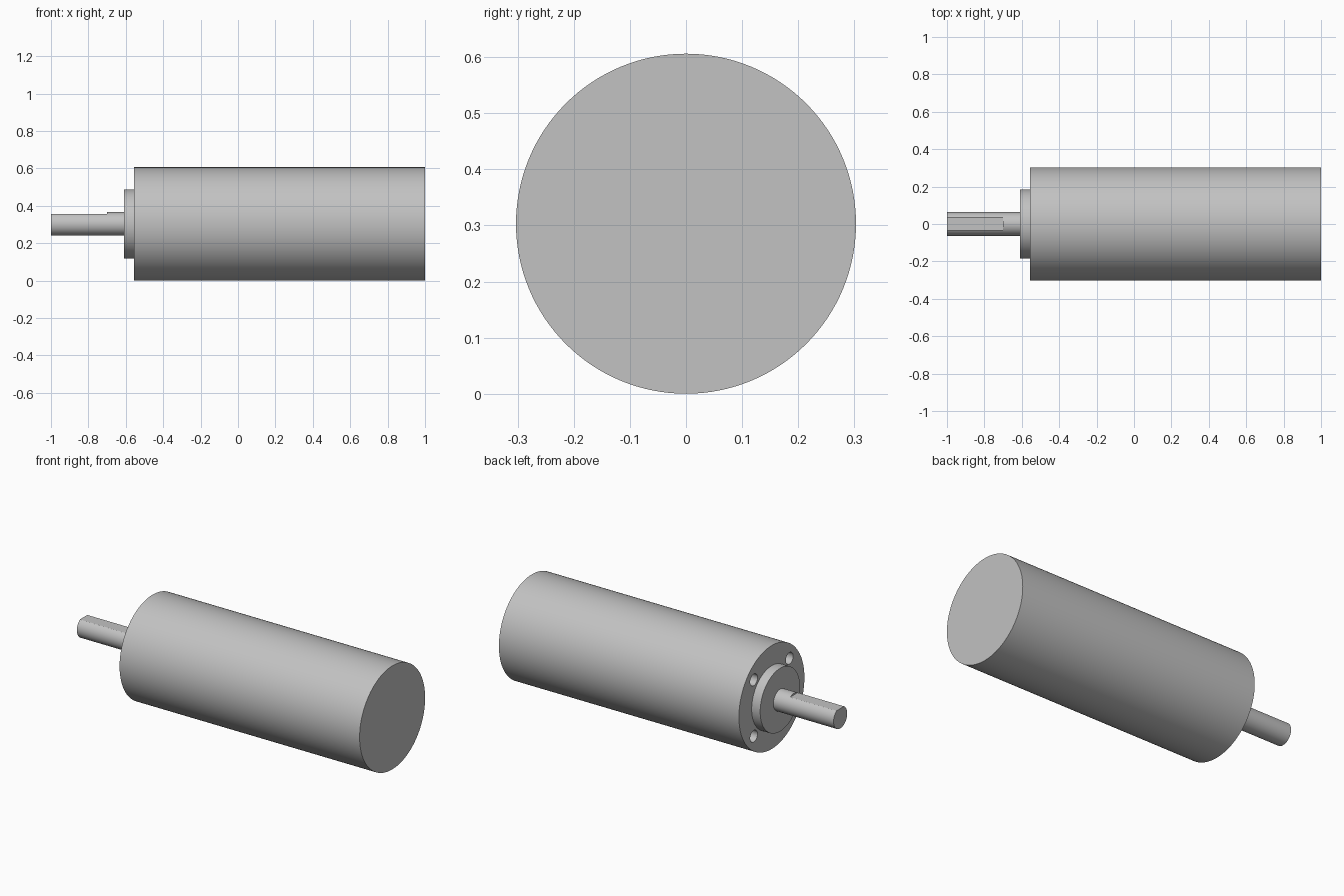
import bpy
import math
from mathutils import Vector

cube = bpy.data.objects.get("Cube")
if cube:
    bpy.data.objects.remove(cube, do_unlink=True)

RADIUS = 0.303          # body radius, also the height of the axis
FACE_X = -0.555         # mounting face of the body
BOSS_X = -0.61          # outer face of the boss

metal = bpy.data.materials.new("grey metal")
metal.use_nodes = True
color = (0.54, 0.54, 0.54, 1)
metal.diffuse_color = color
metal.node_tree.nodes["Principled BSDF"].inputs["Base Color"].default_value = color


def cylinder(name, x0, x1, radius, y=0, z=0, sides=96):
    """Cylinder along x, offset (y, z) from the motor axis."""
    bpy.ops.mesh.primitive_cylinder_add(
        vertices=sides, radius=radius, depth=x1 - x0,
        location=((x0 + x1) / 2, y, RADIUS + z), rotation=(0, math.pi / 2, 0))
    obj = bpy.context.object
    obj.name = name
    obj.data.materials.append(metal)
    return obj


def cut(obj, cutter):
    """Subtract the cutter from the object and discard it."""
    cutter.hide_render = True
    mod = obj.modifiers.new("cut", 'BOOLEAN')
    mod.operation = 'DIFFERENCE'
    mod.solver = 'EXACT'
    mod.object = cutter
    bpy.context.view_layer.objects.active = obj
    bpy.ops.object.modifier_apply(modifier=mod.name)
    bpy.data.objects.remove(cutter, do_unlink=True)


def smooth(obj):
    bpy.ops.object.select_all(action='DESELECT')
    obj.select_set(True)
    bpy.context.view_layer.objects.active = obj
    bpy.ops.object.shade_smooth_by_angle(angle=math.radians(20))


# Motor body with four mounting holes around the boss
body = cylinder("motor_body", FACE_X, 1, RADIUS, sides=128)
for y in (-1, 1):
    for z in (-1, 1):
        cut(body, cylinder("hole_cutter", FACE_X - 0.1, FACE_X + 0.15, 0.034,
                           y * 0.165, z * 0.165, sides=32))

# Raised locating boss
boss = cylinder("locating_boss", BOSS_X, FACE_X + 0.002, 0.185)

# Output shaft with a flat milled along the top of its outer end
shaft = cylinder("output_shaft", -1, BOSS_X + 0.002, 0.063, sides=64)
bpy.ops.mesh.primitive_cube_add(size=1)
flat_cutter = bpy.context.object
flat_cutter.scale = Vector((0.4, 0.4, 0.1))
flat_cutter.location = Vector((-0.9, 0, RADIUS + 0.053 + 0.05))
cut(shaft, flat_cutter)

for part in (body, boss, shaft):
    smooth(part)
